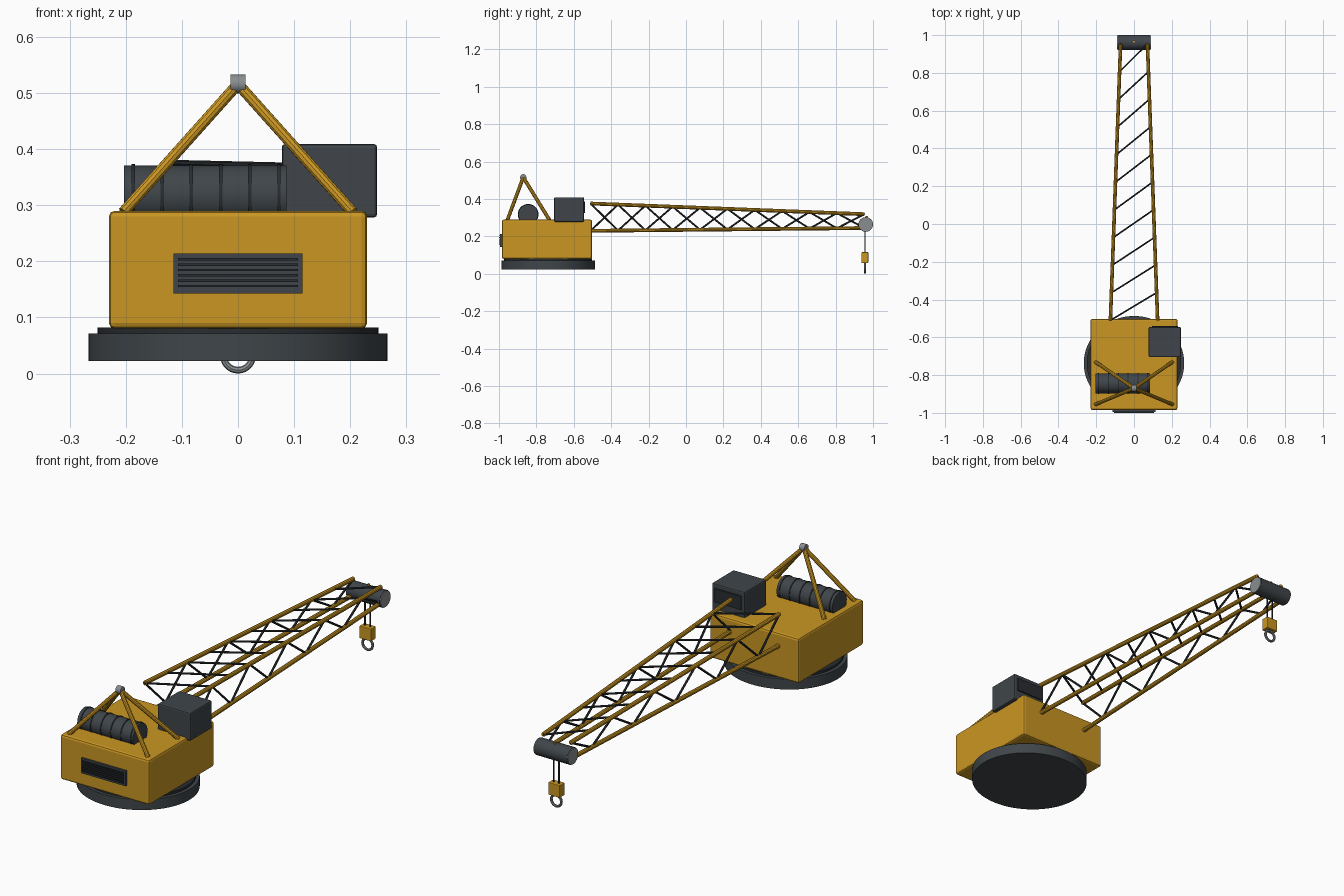
import bpy
import math
from mathutils import Vector

if "Cube" in bpy.data.objects:
    bpy.data.objects.remove(bpy.data.objects["Cube"], do_unlink=True)


def material(name, rgb):
    m = bpy.data.materials.new(name)
    m.use_nodes = True
    m.diffuse_color = (*rgb, 1)
    m.node_tree.nodes["Principled BSDF"].inputs["Base Color"].default_value = (*rgb, 1)
    return m


YELLOW = material("machine yellow", (0.59, 0.305, 0.016))
DARK = material("dark slate", (0.05, 0.06, 0.068))
BLACK = material("near black", (0.022, 0.026, 0.03))
STEEL = material("light steel", (0.25, 0.27, 0.28))


def finish(name, mat, smooth=False, bevel=0):
    ob = bpy.context.object
    ob.name = name
    ob.data.materials.append(mat)
    if smooth:
        bpy.ops.object.shade_smooth_by_angle()
    if bevel:
        mod = ob.modifiers.new("Bevel", "BEVEL")
        mod.width = bevel
        mod.segments = 2
    return ob


def box(name, low, high, mat, bevel=0):
    low, high = Vector(low), Vector(high)
    bpy.ops.mesh.primitive_cube_add(size=1, location=(low + high) / 2)
    bpy.context.object.scale = high - low
    bpy.ops.object.transform_apply(location=False, rotation=False, scale=True)
    return finish(name, mat, bevel=bevel)


def rod(name, a, b, radius, mat, sides=10, bevel=0):
    a, b = Vector(a), Vector(b)
    bpy.ops.mesh.primitive_cylinder_add(
        vertices=sides, radius=radius, depth=(b - a).length, location=(a + b) / 2,
        rotation=(b - a).to_track_quat("Z", "Y").to_euler())
    return finish(name, mat, True, bevel)


# Slewing base
base_y = -0.737
for name, rx, ry, z0, z1, mat in (("slewing_base", 0.266, 0.25, 0.022, 0.071, DARK),
                                  ("slewing_collar", 0.25, 0.235, 0.071, 0.082, BLACK)):
    ob = rod(name, (0, base_y, z0), (0, base_y, z1), 1, mat, 64)
    ob.scale = (rx, ry, 1)

# Machinery house with front grille
box("house", (-0.23, -0.985, 0.08), (0.23, -0.502, 0.29), YELLOW, 0.01)
box("grille", (-0.115, -0.994, 0.143), (0.115, -0.983, 0.214), DARK)
for i in range(6):
    z = 0.154 + i * 0.0095
    box("grille_slat", (-0.107, -1.0, z), (0.107, -0.993, z + 0.004), BLACK)

# Operator cab with window facing the boom
box("cab", (0.078, -0.705, 0.278), (0.248, -0.545, 0.409), DARK, 0.006)
box("cab_window", (0.094, -0.547, 0.325), (0.232, -0.539, 0.388), BLACK)

# Winch drum with raised bands
drum = Vector((0, -0.844, 0.318))
rod("winch_drum", drum + Vector((-0.203, 0, 0)), drum + Vector((0.086, 0, 0)),
    0.053, DARK, 32)
for i in range(6):
    x = -0.187 + i * 0.052
    rod("drum_band", drum + Vector((x - 0.003, 0, 0)), drum + Vector((x + 0.003, 0, 0)),
        0.0555, BLACK, 32)

# Support gantry
apex = Vector((0, -0.87, 0.516))
for sx in (-1, 1):
    for y in (-0.955, -0.73):
        rod("gantry_leg", (sx * 0.204, y, 0.288), apex, 0.01, YELLOW)
rod("gantry_pin", apex - Vector((0.013, 0, 0)), apex + Vector((0.013, 0, 0)),
    0.017, STEEL, 24)

# Lattice boom
BAYS = 10


def node(side, upper, i):
    t = i / BAYS
    z = 0.376 - 0.057 * t if upper else 0.23 + 0.015 * t
    return Vector((side * (0.125 - 0.054 * t), -0.51 + 1.463 * t, z))


for side in (-1, 1):
    for upper in (True, False):
        rod("boom_chord", node(side, upper, 0), node(side, upper, BAYS), 0.01, YELLOW)

for i in range(BAYS):
    for side in (-1, 1):
        start_up = (i % 2 == 0) == (side == -1)
        rod("side_lacing", node(side, start_up, i), node(side, not start_up, i + 1),
            0.005, BLACK, 6)
    rod("top_lacing", node(-1, True, i), node(1, True, i + 1), 0.005, BLACK, 6)

# Boom head with end caps
head = Vector((0, 0.961, 0.264))
rod("boom_head", head - Vector((0.086, 0, 0)), head + Vector((0.086, 0, 0)),
    0.039, DARK, 32)
for s in (-1, 1):
    rod("head_cap", head + Vector((s * 0.084, 0, 0)), head + Vector((s * 0.09, 0, 0)),
        0.037, STEEL, 32)
rod("head_pin", head, head + Vector((0, 0.005, 0.046)), 0.006, YELLOW)

# Hoist cables, hook block and ring
for s in (-1, 1):
    rod("hoist_cable", (s * 0.014, 0.957, 0.11), (s * 0.014, 0.957, 0.264),
        0.0035, BLACK, 6)
box("hook_block", (-0.03, 0.938, 0.058), (0.03, 0.975, 0.116), YELLOW, 0.003)
bpy.ops.mesh.primitive_torus_add(
    location=(0, 0.957, 0.032), rotation=(math.pi / 2, 0, 0),
    major_radius=0.026, minor_radius=0.006, major_segments=28, minor_segments=8)
finish("hook_ring", STEEL, True)
